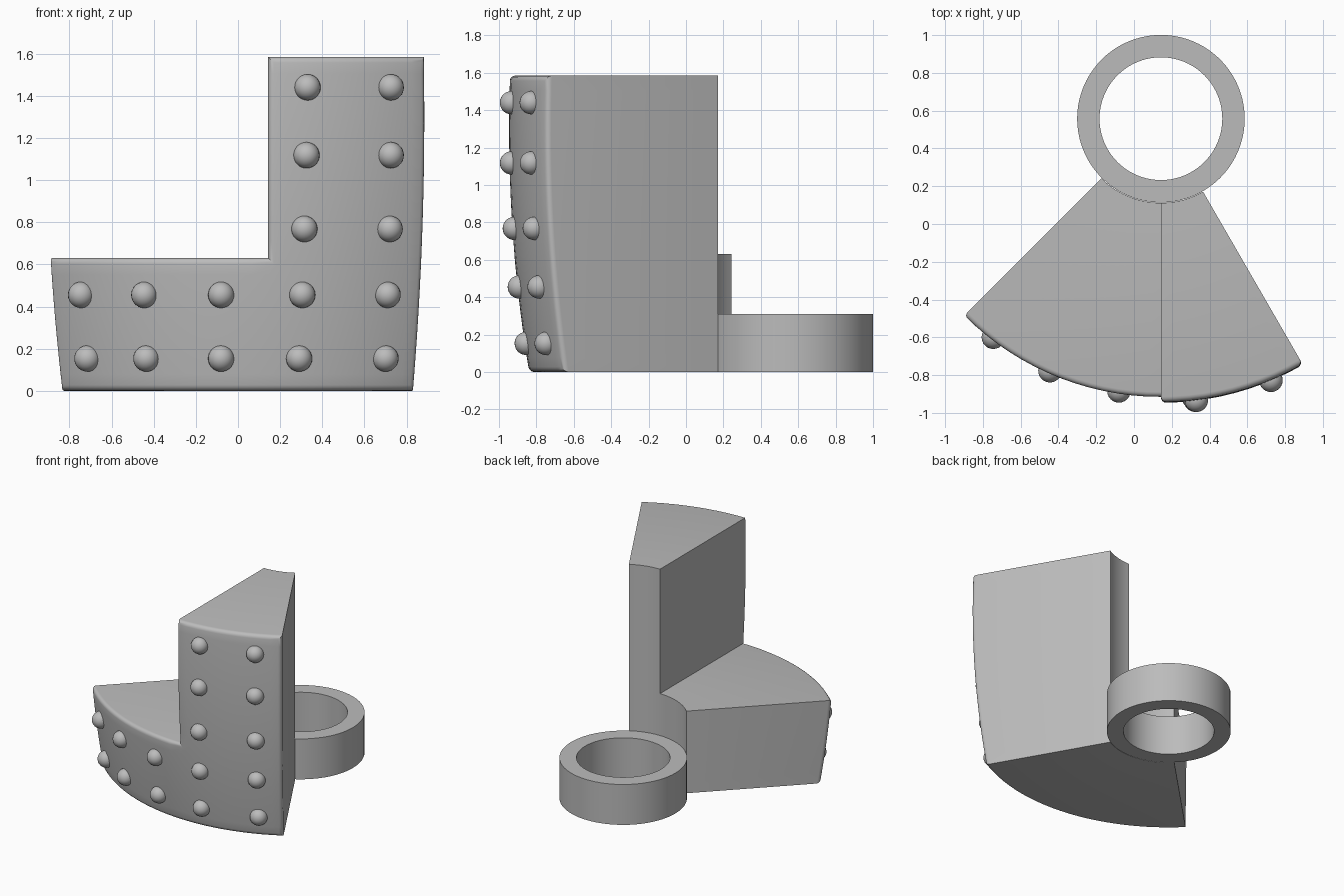
import bpy, bmesh, math
from mathutils import Vector, Matrix

if "Cube" in bpy.data.objects:
    bpy.data.objects.remove(bpy.data.objects["Cube"])

CX, CY = 0.1425, 0.5575          # common axis of ring and wedge
R_IN, R_RING, R_BORE = 0.446, 0.4435, 0.325
LOW, TALL, RING_H = 0.63, 1.585, 0.31

grey = bpy.data.materials.new("stone grey")
grey.diffuse_color = (0.5, 0.5, 0.5, 1)
grey.use_nodes = True
grey.node_tree.nodes["Principled BSDF"].inputs["Base Color"].default_value = grey.diffuse_color


def front_radius(z):
    """Gently bulging outer face."""
    return 1.504 - 0.064 * (1.3 - z) ** 2


def polar(r, deg, z):
    a = math.radians(deg)
    return Vector((CX + r * math.cos(a), CY + r * math.sin(a), z))


def finish(name, bm, angle=30):
    bmesh.ops.recalc_face_normals(bm, faces=bm.faces)
    me = bpy.data.meshes.new(name)
    bm.to_mesh(me)
    bm.free()
    me.materials.append(grey)
    ob = bpy.data.objects.new(name, me)
    bpy.context.collection.objects.link(ob)
    bpy.ops.object.select_all(action='DESELECT')
    ob.select_set(True)
    bpy.context.view_layer.objects.active = ob
    bpy.ops.object.shade_smooth_by_angle(angle=math.radians(angle))
    return ob


# L-shaped wedge wall: grid of angle and height, low left of 270 degrees
angles = [225 + 3 * i for i in range(26)]
heights = [LOW * i / 8 for i in range(8)] + [LOW + (TALL - LOW) * i / 12 for i in range(13)]
bm = bmesh.new()
cache = {}


def vert(side, i, k):
    key = (side, i, k)
    if key not in cache:
        z = heights[k]
        cache[key] = bm.verts.new(polar(front_radius(z) if side else R_IN, angles[i], z))
    return cache[key]


def filled(i, k):
    if not (0 <= i < 25 and 0 <= k < 20):
        return False
    return i >= 15 or k < 8


rim = []
for i in range(25):
    for k in range(20):
        if not filled(i, k):
            continue
        corners = [(i, k), (i + 1, k), (i + 1, k + 1), (i, k + 1)]
        for side in (0, 1):
            bm.faces.new([vert(side, *c) for c in corners])
        # side walls, top and bottom wherever the neighbour cell is empty
        for n, (di, dk) in enumerate([(0, -1), (1, 0), (0, 1), (-1, 0)]):
            if not filled(i + di, k + dk):
                a, b = corners[n], corners[(n + 1) % 4]
                bm.faces.new([vert(0, *a), vert(0, *b), vert(1, *b), vert(1, *a)])
                rim.append((vert(1, *a), vert(1, *b)))
bmesh.ops.recalc_face_normals(bm, faces=bm.faces)
# rounded rim around the front face
bmesh.ops.bevel(bm, geom=[bm.edges.get(e) for e in rim], offset=0.028,
                segments=4, profile=0.5, affect='EDGES', clamp_overlap=True)
finish("wedge_wall", bm)

# Ring at the back
bm = bmesh.new()
N = 80
loops = [[bm.verts.new(polar(r, 360 * i / N, z)) for i in range(N)]
         for r, z in ((R_BORE, 0), (R_RING, 0), (R_RING, RING_H), (R_BORE, RING_H))]
for j in range(4):
    p, q = loops[j], loops[(j + 1) % 4]
    for i in range(N):
        bm.faces.new((p[i], p[(i + 1) % N], q[(i + 1) % N], q[i]))
finish("ring", bm)

# Rivets: rows of height and the x of each rivet
rows = [
    (0.153, (-0.715, -0.435, -0.08, 0.29, 0.70)),
    (0.455, (-0.745, -0.445, -0.08, 0.305, 0.71)),
    (0.768, (0.315, 0.72)),
    (1.118, (0.325, 0.725)),
    (1.44, (0.33, 0.725)),
]
bm = bmesh.new()
for z, xs in rows:
    for x in xs:
        y = CY - math.sqrt(front_radius(z) ** 2 - (x - CX) ** 2)
        bmesh.ops.create_uvsphere(bm, u_segments=24, v_segments=14, radius=0.062,
                                  matrix=Matrix.Translation((x, y, z)))
finish("rivets", bm, 60)
